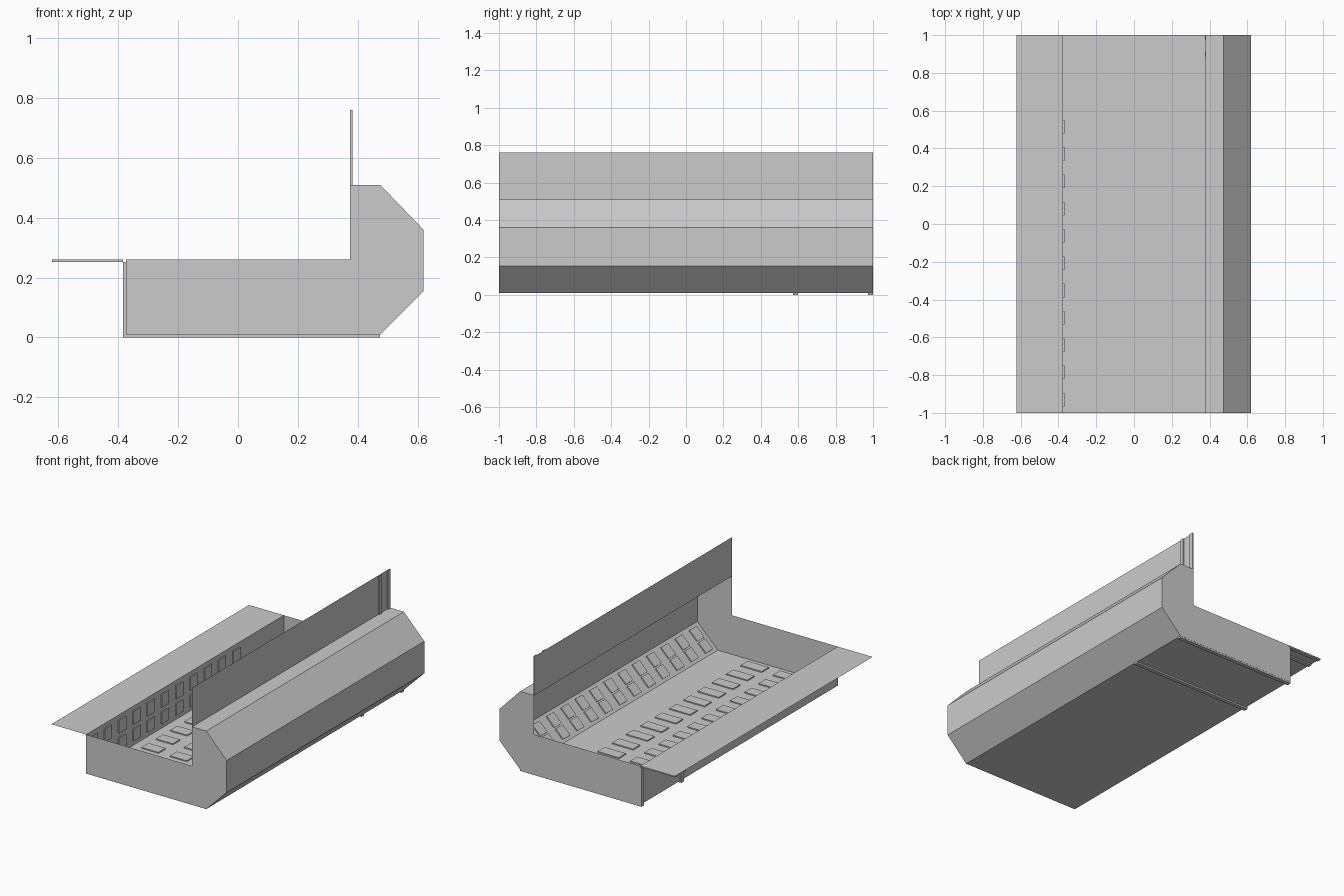
import bpy, bmesh
from mathutils import Vector

if "Cube" in bpy.data.objects:
    bpy.data.objects.remove(bpy.data.objects["Cube"])

grey = bpy.data.materials.new("plain_grey")
grey.diffuse_color = (0.6, 0.6, 0.6, 1)
grey.use_nodes = True
grey.node_tree.nodes["Principled BSDF"].inputs["Base Color"].default_value = grey.diffuse_color


def finish(name, bm):
    me = bpy.data.meshes.new(name)
    bm.to_mesh(me)
    bm.free()
    me.materials.append(grey)
    ob = bpy.data.objects.new(name, me)
    bpy.context.collection.objects.link(ob)
    return ob


def sheet(name, profile):
    """Extrude an open (x, z) profile along the whole length."""
    bm = bmesh.new()
    rows = [(bm.verts.new((x, -1, z)), bm.verts.new((x, 1, z))) for x, z in profile]
    for a, b in zip(rows, rows[1:]):
        bm.faces.new((a[0], b[0], b[1], a[1]))
    return finish(name, bm)


def block(bm, origin, u, n, u0, u1, y0, y1, h):
    """Raised block lying on a slope: u along the slope, n away from it."""
    o, u, n = Vector(origin), Vector(u).normalized(), Vector(n).normalized()
    v = [bm.verts.new(o + u * s + n * d + Vector((0, y, 0)))
         for d in (0, h) for s, y in ((u0, y0), (u1, y0), (u1, y1), (u0, y1))]
    for f in ((3, 2, 1, 0), (4, 5, 6, 7), (0, 1, 5, 4),
              (1, 2, 6, 5), (2, 3, 7, 6), (3, 0, 4, 7)):
        bm.faces.new([v[i] for i in f])


def panels(name, origin, u, n, spans, count):
    bm = bmesh.new()
    for i in range(count):
        y = -0.93 + 0.1445 * i
        for a, b in spans:
            block(bm, origin, u, n, a, b, y - 0.036, y + 0.036, 0.007)
    bmesh.ops.recalc_face_normals(bm, faces=bm.faces)
    return finish(name, bm)


def ribs(name, ys, boxes):
    bm = bmesh.new()
    for y in ys:
        for x0, x1, z0, z1 in boxes:
            block(bm, (0, 0, z0), (1, 0, 0), (0, 0, 1), x0, x1, y - 0.013, y + 0.013, z1 - z0)
    bmesh.ops.recalc_face_normals(bm, faces=bm.faces)
    return finish(name, bm)


# Hull: left wall, floor, chamfered right side and shelf
hull = [(-0.375, 0.26), (-0.375, 0.01), (0.475, 0.01), (0.62, 0.155),
        (0.62, 0.36), (0.475, 0.51), (0.375, 0.51)]
sheet("hull_shell", hull)
sheet("side_ledge", [(-0.375, 0.26), (-0.622, 0.26)])
sheet("upper_wall", [(0.375, 0.51), (0.375, 0.76)])

# End caps
for name, y in (("front_end_cap", -1), ("back_end_cap", 1)):
    bm = bmesh.new()
    vs = [bm.verts.new((x, y, z)) for x, z in hull + [(0.375, 0.26)]]
    f = bm.faces.new(vs)
    if f.normal.dot(Vector((0, y, 0))) < 0:
        f.normal_flip()
    finish(name, bm)

# Raised panels inside
panels("floor_panels", (0, 0, 0.01), (1, 0, 0), (0, 0, 1),
       [(0.09, 0.24), (-0.11, 0.01), (-0.31, -0.19)], 11)
panels("wall_panels", (-0.375, 0, 0.01), (0, 0, 1), (1, 0, 0),
       [(0.03, 0.105), (0.135, 0.22)], 11)
panels("slope_panels", (0.475, 0, 0.01), (1, 0, 1), (-1, 0, 1),
       [(0.02, 0.095), (0.105, 0.185)], 13)

# Outer ribs under the floor, up the left wall, under the ledge and on the upper wall
ribs("hull_ribs", (0.585, 0.986), [(-0.385, 0.475, 0, 0.01), (-0.385, -0.375, 0.01, 0.252)])
ribs("ledge_ribs", (0.9, 0.986), [(-0.622, -0.385, 0.252, 0.26)])
ribs("upper_wall_ribs", (0.9, 0.986), [(0.375, 0.382, 0.51, 0.76)])
